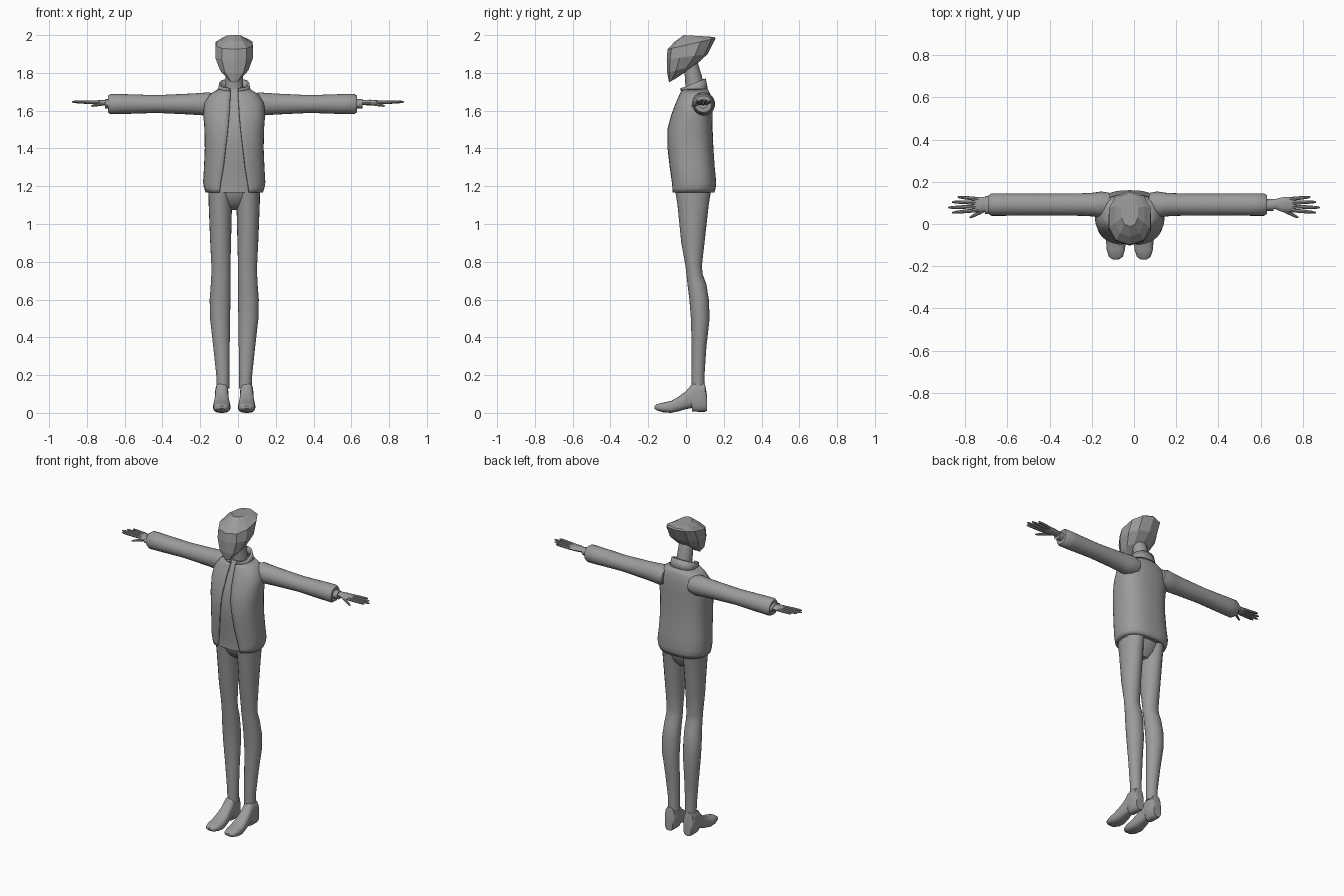
import bpy, bmesh, math
from mathutils import Vector

CX = -0.02  # body centre line
grey = bpy.data.materials.new("plain_grey")
grey.diffuse_color = (0.33, 0.33, 0.33, 1)


def spow(v, p):
    return math.copysign(abs(v) ** p, v)


def oval(c, u, v, n=24, p=1.0, gap=0.0):
    """Rounded section around c; gap opens it on the +v side (half width)."""
    c, u, v = Vector(c), Vector(u), Vector(v)
    if gap:
        t0 = math.asin((gap / u.length) ** (1 / p))
        ts = [t0 + (2 * math.pi - 2 * t0) * i / n for i in range(n + 1)]
    else:
        ts = [2 * math.pi * i / n for i in range(n)]
    return [c + u * spow(math.sin(t), p) + v * spow(math.cos(t), p) for t in ts]


def level(hw, yf, yb, zf, zb=None, cx=CX, **kw):
    """Horizontal or tilted section from front y to back y."""
    zb = zf if zb is None else zb
    return oval((cx, (yf + yb) / 2, (zf + zb) / 2), (hw, 0, 0),
                (0, (yf - yb) / 2, (zf - zb) / 2), **kw)


def loft(name, rings, smooth=True, closed=True, thick=0, angle=40):
    bm = bmesh.new()
    rows = [[bm.verts.new(p) for p in r] for r in rings]
    n = len(rows[0])
    for a, b in zip(rows, rows[1:]):
        for j in range(n if closed else n - 1):
            k = (j + 1) % n
            bm.faces.new((a[j], a[k], b[k], b[j]))
    if closed:
        bm.faces.new(rows[0][::-1])
        bm.faces.new(rows[-1])
        bmesh.ops.recalc_face_normals(bm, faces=bm.faces)
    me = bpy.data.meshes.new(name)
    bm.to_mesh(me)
    bm.free()
    me.materials.append(grey)
    ob = bpy.data.objects.new(name, me)
    bpy.context.collection.objects.link(ob)
    if smooth:
        bpy.ops.object.select_all(action='DESELECT')
        ob.select_set(True)
        bpy.context.view_layer.objects.active = ob
        bpy.ops.object.shade_smooth_by_angle(angle=math.radians(angle))
    if thick:
        m = ob.modifiers.new("thickness", 'SOLIDIFY')
        m.thickness = thick
        m.offset = -1
    return ob


# Faceted head, swept up toward the back
head = [(.025, -.09, -.055, 1.75, 1.77), (.078, -.10, .05, 1.80, 1.84),
        (.104, -.102, .115, 1.87, 1.90), (.102, -.098, .157, 1.925, 1.983),
        (.072, -.06, .15, 1.965, 1.99), (.04, -.012, .12, 2.0, 1.992)]
loft("head", [level(*r, n=10, p=.85) for r in head], smooth=False)
loft("neck", [level(.05, .0, .1, 1.68), level(.046, -.005, .085, 1.76, 1.78),
              level(.044, -.01, .06, 1.83, 1.86)])

# Torso: half width, front y, back y, z, half width of the front opening
torso = [(.152, -.08, .15, 1.167, .08), (.160, -.08, .157, 1.19, .077),
         (.165, -.081, .160, 1.22, .072), (.160, -.09, .152, 1.30, .058),
         (.156, -.10, .145, 1.40, .046), (.158, -.10, .141, 1.50, .034),
         (.164, -.078, .14, 1.58, .027), (.158, -.055, .138, 1.64, .023),
         (.13, -.035, .13, 1.685, .02), (.085, -.02, .115, 1.715, .02)]
loft("jacket", [level(*r[:4], n=40, p=.8, gap=r[4]) for r in torso],
     closed=False, thick=.012)
shirt = [level(a - .014, f + .014, b - .014, z, n=40, p=.8) for a, f, b, z, g in torso]
loft("shirt", shirt)
loft("collar", [level(.088, -.025, .118, 1.70, 1.70, p=.85, gap=.02),
                level(.08, -.035, .105, 1.715, 1.77, p=.85, gap=.028)],
     closed=False, thick=.01)
loft("pelvis", [level(.04, .02, .08, 1.075), level(.09, -.02, .105, 1.105),
                level(.128, -.048, .124, 1.15), level(.137, -.06, .135, 1.21)])

# Leg sections: z, inner x, outer x, front y, back y
leg = [(1.19, .01, .137, -.06, .135), (1.1, .012, .135, -.045, .12),
       (.9, .017, .127, -.025, .098), (.78, .02, .121, -.003, .084),
       (.735, .02, .121, .002, .088), (.68, .02, .124, .008, .108),
       (.6, .02, .13, .018, .121), (.5, .022, .128, .026, .125),
       (.35, .024, .111, .03, .108), (.2, .026, .095, .03, .098),
       (.13, .026, .093, .03, .10)]
# Boot sections: y, bottom z, top z, half width
boot = [(-.167, .022, .036, .016), (-.155, .013, .046, .033), (-.12, .003, .055, .044),
        (-.08, 0, .063, .046), (-.04, .008, .085, .042), (0, .02, .115, .037),
        (.03, .026, .15, .035), (.033, .008, .155, .035), (.06, .006, .165, .036),
        (.1, .006, .155, .034), (.11, .01, .10, .028)]
# Sleeve sections: distance from centre, z radius, y radius
sleeve = [(.09, .05, .055), (.13, .062, .062), (.17, .059, .056), (.23, .055, .053),
          (.40, .047, .052), (.58, .053, .053), (.635, .054, .053), (.65, .044, .044)]
# Fingers: base x, base y, tip x, tip y
fingers = [("little_finger", .735, .118, .835, .128), ("ring_finger", .74, .101, .862, .104),
           ("middle_finger", .74, .083, .88, .078), ("index_finger", .735, .066, .862, .054),
           ("thumb", .675, .082, .778, .03)]

for side, s in (("left", -1), ("right", 1)):
    loft(side + "_leg", [level((o - i) / 2, f, b, z, cx=CX + s * (i + o) / 2)
                         for z, i, o, f, b in leg])
    loft(side + "_boot", [oval((CX + s * .066, y, (lo + hi) / 2), (w, 0, 0),
                               (0, 0, (hi - lo) / 2), p=.75) for y, lo, hi, w in boot])
    reach = 1.03 if s < 0 else 1.0
    loft(side + "_sleeve", [oval((CX + s * d * reach, .092, 1.635), (0, ry, 0), (0, 0, rz))
                            for d, rz, ry in sleeve])
    # Wrist band under the sleeve
    end, wy = (.705, .043) if s < 0 else (.66, .028)
    loft(side + "_cuff", [oval((s * x, .09, 1.637), (0, wy, 0), (0, 0, .025))
                          for x in (.58, end)])
    # Flat palm
    palm = [(.62, .022, .014, .094), (.67, .024, .014, .094), (.70, .034, .015, .092),
            (.74, .037, .012, .092), (.756, .032, .007, .092)]
    loft(side + "_palm", [oval((s * x, y, 1.643), (0, ry, 0), (0, 0, rz), n=12)
                          for x, ry, rz, y in palm])
    for name, x0, y0, x1, y1 in fingers:
        z1 = 1.625 if name == "thumb" else 1.647
        a, b = Vector((s * x0, y0, 1.643)), Vector((s * x1, y1, z1))
        across = (b - a).cross(Vector((0, 0, 1))).normalized()
        loft(side + "_" + name, [oval(a.lerp(b, t), across * r, (0, 0, r), n=8)
                                 for t, r in ((0, .0095), (.55, .0085), (.9, .0065), (1, .003))])
